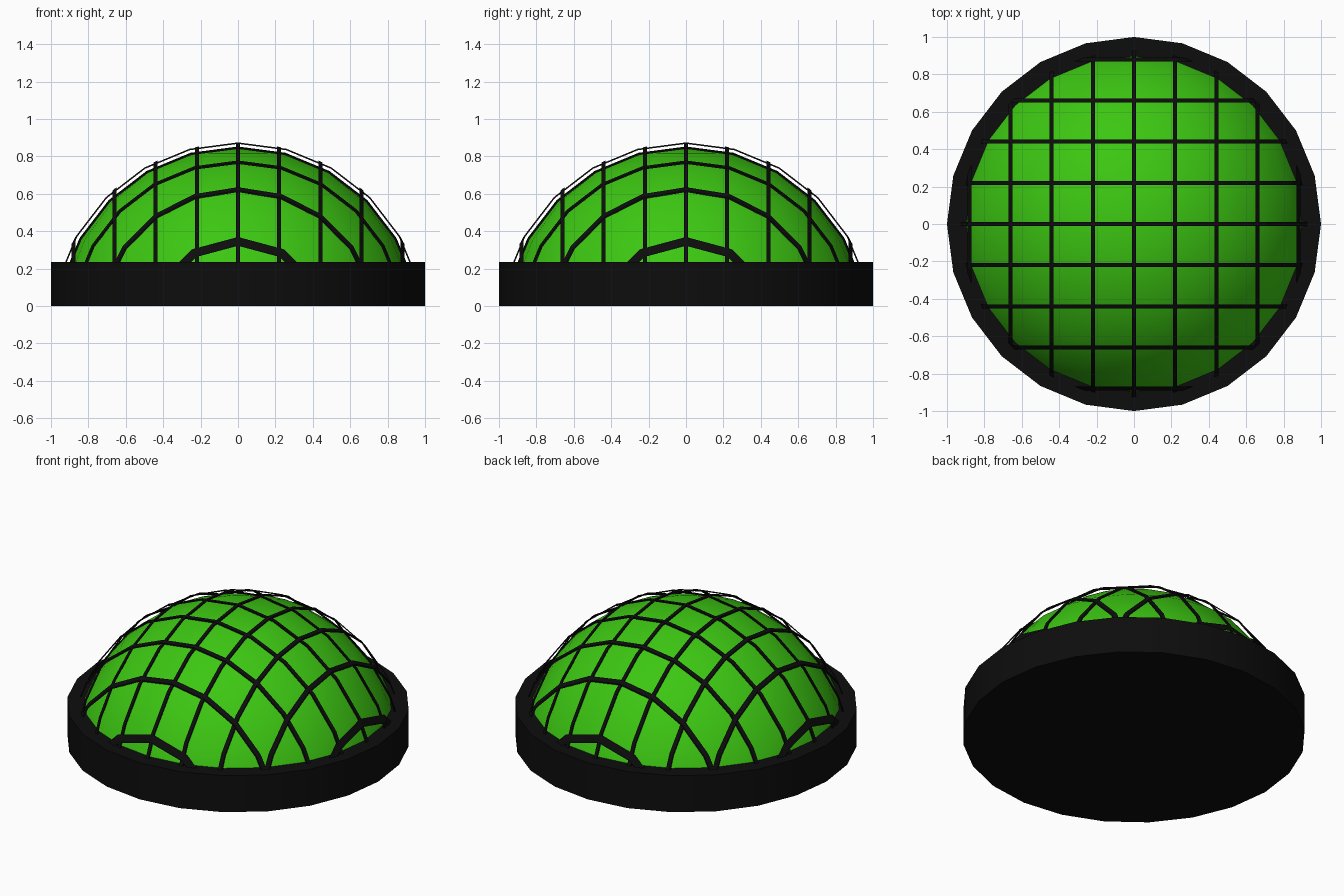
import bpy, bmesh
from math import sin, cos, pi, sqrt
from mathutils import Matrix

if "Cube" in bpy.data.objects:
    bpy.data.objects.remove(bpy.data.objects["Cube"])

CZ = -0.125      # height of the sphere centre
R_GRID = 1.0     # radius of the wire grid
R_DOME = 0.975   # radius of the green dome
CUT = 0.12       # parts are trimmed here, inside the base


def material(name, rgb):
    m = bpy.data.materials.new(name)
    m.diffuse_color = (*rgb, 1)
    m.use_nodes = True
    m.node_tree.nodes["Principled BSDF"].inputs["Base Color"].default_value = m.diffuse_color
    return m


green = material("green", (0.045, 0.57, 0.006))
black = material("black", (0.004, 0.004, 0.004))


def add(name, bm, mat):
    bmesh.ops.recalc_face_normals(bm, faces=bm.faces[:])
    me = bpy.data.meshes.new(name)
    bm.to_mesh(me)
    bm.free()
    me.materials.append(mat)
    ob = bpy.data.objects.new(name, me)
    bpy.context.collection.objects.link(ob)
    return ob


def trim(bm):
    bmesh.ops.bisect_plane(bm, geom=bm.verts[:] + bm.edges[:] + bm.faces[:],
                           plane_co=(0, 0, CUT), plane_no=(0, 0, 1), clear_inner=True)
    rim = [e for e in bm.edges if e.is_boundary]
    bmesh.ops.holes_fill(bm, edges=rim, sides=0)


def smooth(ob):
    bpy.ops.object.select_all(action='DESELECT')
    ob.select_set(True)
    bpy.context.view_layer.objects.active = ob
    bpy.ops.object.shade_smooth_by_angle(angle=0.6)


# round base
bm = bmesh.new()
bmesh.ops.create_cone(bm, cap_ends=True, segments=24, radius1=1, radius2=1,
                      depth=0.235, matrix=Matrix.Translation((0, 0, 0.1175)))
smooth(add("base", bm, black))

# green dome
bm = bmesh.new()
bmesh.ops.create_uvsphere(bm, u_segments=24, v_segments=12, radius=R_DOME,
                          matrix=Matrix.Translation((0, 0, CZ)))
trim(bm)
smooth(add("dome", bm, green))


# thin bands following the sphere, one per parallel slice
def band(bm, offset, segs, turn, width=0.021, thick=0.008):
    rows = []
    for i in range(segs):
        a = 2 * pi * i / segs
        row = []
        for side, depth in ((-1, 0), (1, 0), (1, thick), (-1, thick)):
            y = offset + side * width / 2
            r = sqrt(R_GRID ** 2 - y * y) - depth
            co = (r * sin(a), y, r * cos(a) + CZ)
            row.append(bm.verts.new((co[1], co[0], co[2]) if turn else co))
        rows.append(row)
    for i in range(segs):
        p, q = rows[i], rows[(i + 1) % segs]
        for j in range(4):
            k = (j + 1) % 4
            bm.faces.new((p[j], p[k], q[k], q[j]))


SEGMENTS = (24, 24, 24, 20, 12)
for turn, name in ((False, "grid_bands_across"), (True, "grid_bands_along")):
    bm = bmesh.new()
    for k in range(-4, 5):
        band(bm, k * 0.22, SEGMENTS[abs(k)], turn)
    trim(bm)
    add(name, bm, black)
